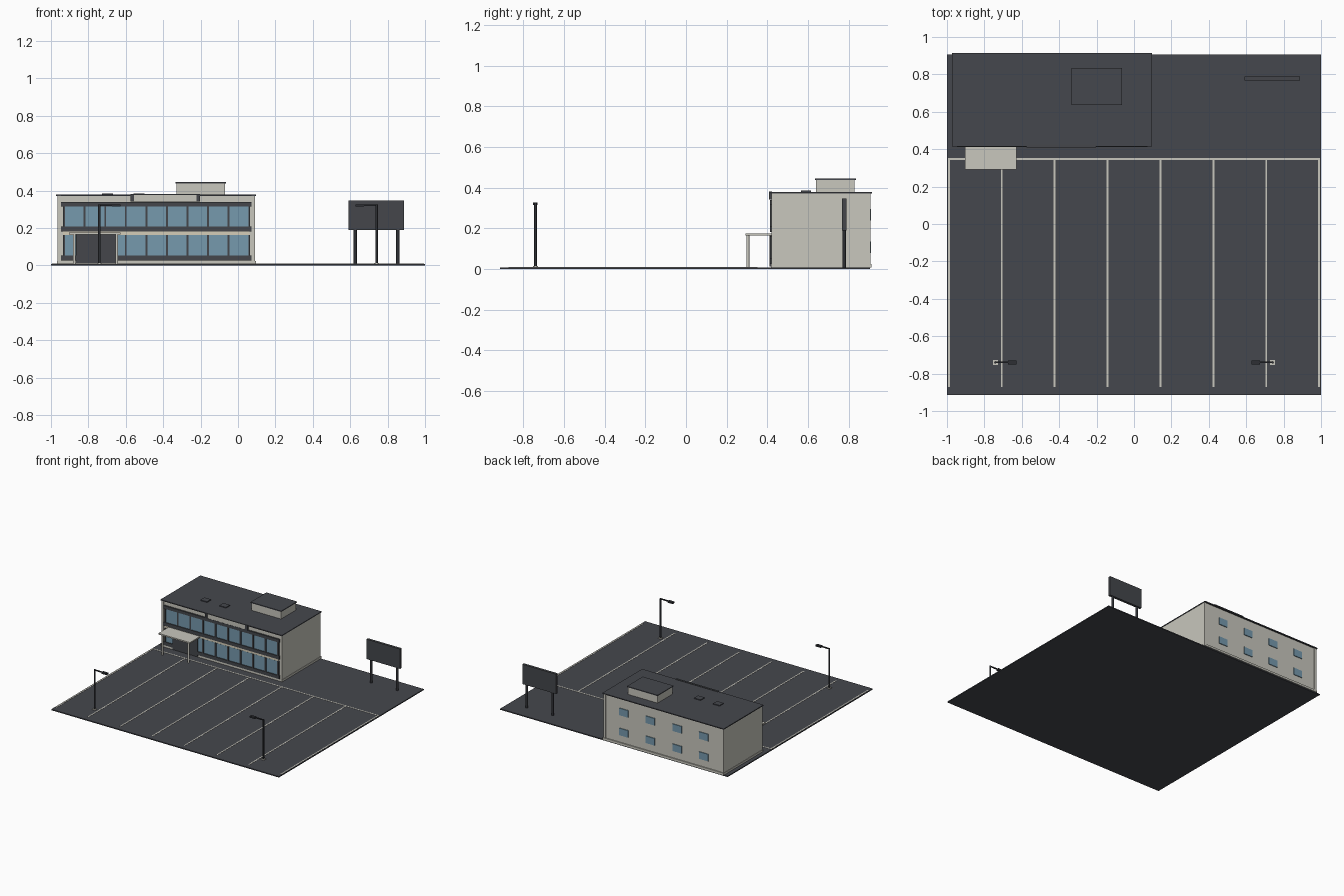
import bpy, bmesh, math
from mathutils import Matrix


def mat(name, rgb):
    m = bpy.data.materials.new(name)
    m.diffuse_color = (*rgb, 1)
    return m


ASPHALT = mat("asphalt_grey", (0.060, 0.064, 0.075))
DARK = mat("dark_metal", (0.026, 0.028, 0.033))
FRAME = mat("frame_grey", (0.058, 0.062, 0.070))
WALL = mat("pale_concrete", (0.58, 0.57, 0.51))
CREAM = mat("cream_strip", (0.66, 0.61, 0.48))
GLASS = mat("blue_glass", (0.18, 0.32, 0.42))


def build(name, material, boxes=(), rods=()):
    """Boxes are (x0, x1, y0, y1, z0, z1); rods are (x, y, z0, z1, radius)."""
    bm = bmesh.new()
    for x0, x1, y0, y1, z0, z1 in boxes:
        m = Matrix.Translation(((x0 + x1) / 2, (y0 + y1) / 2, (z0 + z1) / 2))
        bmesh.ops.create_cube(bm, size=1, matrix=m @ Matrix.Diagonal((x1 - x0, y1 - y0, z1 - z0, 1)))
    for x, y, z0, z1, r in rods:
        bmesh.ops.create_cone(bm, cap_ends=True, segments=12, radius1=r, radius2=r, depth=z1 - z0,
                              matrix=Matrix.Translation((x, y, (z0 + z1) / 2)))
    me = bpy.data.meshes.new(name)
    bm.to_mesh(me)
    bm.free()
    me.materials.append(material)
    ob = bpy.data.objects.new(name, me)
    bpy.context.collection.objects.link(ob)
    return ob


G = 0.008  # top of the ground slab

# Parking lot with painted bays
build("ground_slab", ASPHALT, [(-1, 1, -0.915, 0.905, 0, G)])
lines = [(x - 0.005, x + 0.005, -0.872, 0.342, G, G + 0.0015)
         for x in (-0.99 + i * 1.98 / 7 for i in range(8))]
lines.append((-0.995, 0.995, 0.342, 0.352, G, G + 0.0015))
build("parking_lines", WALL, lines)

# Building body, end walls, plinth and roof
build("building_body", WALL, [(-0.96, 0.088, 0.425, 0.903, G, 0.372)])
build("end_walls", WALL, [(-0.966, -0.947, 0.42, 0.907, G, 0.372),
                          (0.073, 0.092, 0.42, 0.907, G, 0.372)])
build("plinth", WALL, [(-0.969, 0.095, 0.418, 0.911, G, 0.024)])
build("roof", ASPHALT, [(-0.972, 0.095, 0.415, 0.915, 0.372, 0.379)])
build("roof_hatches", ASPHALT, [(x - 0.029, x + 0.029, 0.565, 0.615, 0.379, 0.385)
                                for x in (-0.697, -0.53)])

# Rooftop plant room
build("plant_room", WALL, [(-0.33, -0.07, 0.64, 0.828, 0.379, 0.438)])
build("plant_room_cap", ASPHALT, [(-0.335, -0.065, 0.635, 0.835, 0.438, 0.445)])

# Front facade: glazing, bands and mullions
build("front_glass", GLASS, [(-0.935, 0.062, 0.42, 0.427, z0, z1)
                             for z0, z1 in ((0.05, 0.162), (0.205, 0.318))])
build("facade_bands", FRAME, [(-0.947, 0.073, 0.413, 0.427, z0, z1)
                              for z0, z1 in ((0.026, 0.053), (0.181, 0.208), (0.316, 0.340))])
build("spandrel_strip", CREAM, [(-0.935, 0.062, 0.421, 0.427, 0.160, 0.181)])
build("mullions", FRAME, [(x - 0.005, x + 0.005, 0.414, 0.427, z0, z1)
                          for x in (-0.93 + i * 0.11 for i in range(10))
                          for z0, z1 in ((0.053, 0.162), (0.208, 0.316))])

# Blank panel at the roof edge, with dark ends
build("roof_panel", WALL, [(-0.556, -0.223, 0.411, 0.424, 0.342, 0.377)])
build("roof_panel_frame", FRAME, [(-0.576, -0.556, 0.408, 0.424, 0.341, 0.379),
                                  (-0.223, -0.203, 0.408, 0.424, 0.341, 0.379),
                                  (-0.576, -0.203, 0.408, 0.424, 0.377, 0.382)])

# Entrance and canopy
build("entrance_door", FRAME, [(-0.865, -0.645, 0.411, 0.427, 0.012, 0.165)])
build("canopy", WALL, [(-0.904, -0.628, 0.292, 0.42, 0.166, 0.176)])
build("canopy_columns", WALL, rods=[(x, 0.304, G, 0.166, 0.007) for x in (-0.875, -0.648)])

# Rear windows
build("rear_windows", GLASS, [(x - 0.039, x + 0.039, 0.9, 0.909, z - 0.028, z + 0.028)
                              for x in (-0.086, -0.321, -0.556, -0.791) for z in (0.108, 0.267)])

# Free-standing sign board on two posts
build("sign_board", FRAME, [(0.59, 0.887, 0.768, 0.788, 0.19, 0.347)])
build("sign_posts", DARK, rods=[(x, 0.778, G, 0.2, 0.009) for x in (0.627, 0.855)])

# Street lamps, mirrored left and right
for side, s in (("left", -1), ("right", 1)):
    def span(a, b):
        return min(s * a, s * b), max(s * a, s * b)
    build(side + "_lamp_base", WALL, [(*span(0.728, 0.754), -0.753, -0.727, G, 0.014)])
    build(side + "_lamp_pole", DARK, [(*span(0.67, 0.741), -0.744, -0.736, 0.318, 0.326)],
          [(s * 0.741, -0.74, G, 0.326, 0.0065)])
    build(side + "_lamp_head", DARK, [(*span(0.628, 0.674), -0.751, -0.729, 0.314, 0.327)])
